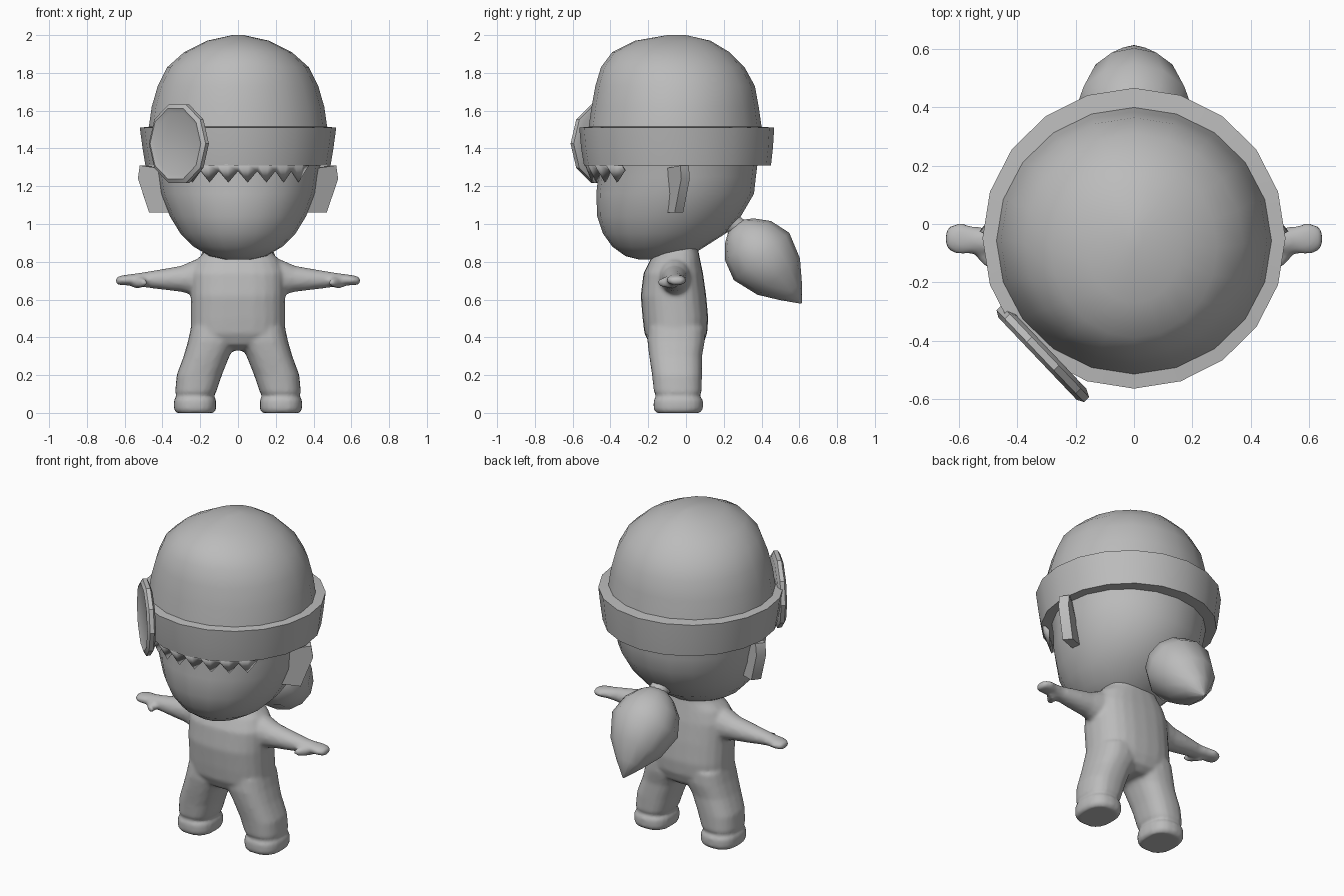
import bpy, math
from mathutils import Vector

if "Cube" in bpy.data.objects:
    bpy.data.objects.remove(bpy.data.objects["Cube"])

grey = bpy.data.materials.new("plain grey")
grey.diffuse_color = (0.5, 0.5, 0.5, 1)
grey.use_nodes = True
grey.node_tree.nodes["Principled BSDF"].inputs["Base Color"].default_value = grey.diffuse_color


def make(name, verts, faces, angle=40):
    me = bpy.data.meshes.new(name)
    me.from_pydata([tuple(v) for v in verts], [], faces)
    ob = bpy.data.objects.new(name, me)
    bpy.context.collection.objects.link(ob)
    me.materials.append(grey)
    bpy.ops.object.select_all(action='DESELECT')
    ob.select_set(True)
    bpy.context.view_layer.objects.active = ob
    bpy.ops.object.mode_set(mode='EDIT')
    bpy.ops.mesh.select_all(action='SELECT')
    bpy.ops.mesh.normals_make_consistent(inside=False)
    bpy.ops.object.mode_set(mode='OBJECT')
    bpy.ops.object.shade_smooth_by_angle(angle=math.radians(angle))
    return ob


def skin(name, rings, angle=40):
    """Joins equal rings of points into a closed tube."""
    n = len(rings[0])
    faces = [(k * n + i, k * n + (i + 1) % n, (k + 1) * n + (i + 1) % n, (k + 1) * n + i)
             for k in range(len(rings) - 1) for i in range(n)]
    faces += [tuple(range(n)), tuple(range((len(rings) - 1) * n, len(rings) * n))]
    return make(name, [p for r in rings for p in r], faces, angle)


def oval(c, u, v, n, power=1.0):
    def f(t):
        return math.copysign(abs(t) ** power, t)
    return [Vector(c) + Vector(u) * f(math.cos(a)) + Vector(v) * f(math.sin(a))
            for a in (2 * math.pi * i / n for i in range(n))]


def stack(name, rows, n, power=1.0, angle=40):
    """Rows are (z, x min, x max, y min, y max)."""
    return skin(name, [oval(((a + b) / 2, (c + d) / 2, z), ((b - a) / 2, 0, 0),
                            (0, (d - c) / 2, 0), n, power) for z, a, b, c, d in rows], angle)


def sym(rows):
    return [(z, -x, x, c, d) for z, x, c, d in rows]


# Head
stack("head", sym([(0.812, 0.07, -0.25, -0.05), (0.83, 0.15, -0.32, 0.02),
                   (0.88, 0.235, -0.39, 0.10), (0.95, 0.305, -0.44, 0.21),
                   (1.04, 0.36, -0.47, 0.29), (1.16, 0.41, -0.475, 0.36),
                   (1.25, 0.425, -0.465, 0.37), (1.33, 0.44, -0.47, 0.38)]), 20)

# Hat with its turned-up band
stack("hat", sym([(1.31, 0.40, -0.44, 0.35), (1.31, 0.49, -0.54, 0.45),
                  (1.40, 0.505, -0.555, 0.46), (1.51, 0.52, -0.565, 0.467),
                  (1.515, 0.472, -0.515, 0.40), (1.62, 0.457, -0.50, 0.385),
                  (1.73, 0.425, -0.48, 0.365), (1.83, 0.375, -0.45, 0.31),
                  (1.91, 0.285, -0.39, 0.23), (1.97, 0.165, -0.27, 0.13),
                  (2.0, 0.03, -0.10, 0.0)]), 20)

# Ears
for s, side in ((1, "left"), (-1, "right")):
    outline = [(0.38, -0.13, 1.29), (0.52, -0.03, 1.31), (0.53, -0.025, 1.24),
               (0.47, -0.06, 1.06), (0.36, -0.10, 1.06)]
    off = Vector((-0.035, 0.045, 0))
    rings = [[Vector(p) + off * k for p in outline] for k in (0, 1)]
    skin(side + "_ear", [[Vector((p.x * s, p.y, p.z)) for p in r] for r in rings], 30)

# Zigzag fringe below the front of the band
top, low = [], []
for i in range(17):
    a = math.radians(-52 + 6.5 * i)
    sx, cy = math.sin(a), math.cos(a)
    drop = 1.225 if i % 2 else 1.285
    top.append(Vector((0.47 * sx, -0.045 - 0.48 * cy, 1.32)))
    low.append(Vector((0.44 * sx, -0.05 - 0.44 * cy, drop)))
n = len(top)
fringe = make("fringe", top + low, [(i, i + 1, n + i + 1, n + i) for i in range(n - 1)], 20)
fringe.modifiers.new("thickness", 'SOLIDIFY').thickness = 0.012

# Round badge on the band
out = Vector((-0.725, -0.69, 0)).normalized()
along = Vector((-out.y, out.x, 0))
mid = Vector((-0.313, -0.445, 1.425))
skin("badge", [[p for p in oval(mid + out * d, along * r, (0, 0, r), 10)]
               for d, r in ((-0.025, 0.19), (-0.012, 0.218), (0.012, 0.218),
                            (0.025, 0.195), (0.015, 0.17))], 35)

# Ponytail
axis = Vector((0, 0.65, -0.76))
side_v = Vector((0, 0.76, 0.65))
root = Vector((0, 0.27, 0.98))
skin("ponytail", [oval(root + axis * t, (r * 1.03, 0, 0), side_v * r, 12)
                  for t, r in ((-0.02, 0.04), (0.02, 0.10), (0.09, 0.16), (0.2, 0.193),
                               (0.34, 0.148), (0.44, 0.075), (0.525, 0.004))], 60)
skin("ponytail_root", [oval((0, y, z), (r, 0, 0), (0, 0.5 * r, 0.87 * r), 10)
                       for y, z, r in ((0.17, 1.02, 0.09), (0.25, 1.0, 0.055), (0.31, 0.95, 0.06))])

# Body: torso, legs and arms, fused into one soft skin
parts = [stack("torso", sym([(0.33, 0.07, -0.13, 0.05), (0.36, 0.19, -0.19, 0.09),
                             (0.42, 0.25, -0.22, 0.112), (0.5, 0.25, -0.23, 0.118),
                             (0.62, 0.25, -0.24, 0.107), (0.74, 0.25, -0.225, 0.09),
                             (0.81, 0.22, -0.19, 0.075), (0.86, 0.17, -0.16, 0.065),
                             (0.92, 0.15, -0.14, 0.06)]), 24, 0.8)]
for s in (1, -1):
    rows = [(0, 0.125, 0.33, -0.16, 0.075), (0.02, 0.115, 0.34, -0.172, 0.09),
            (0.07, 0.115, 0.34, -0.172, 0.09), (0.09, 0.13, 0.325, -0.155, 0.07),
            (0.11, 0.115, 0.333, -0.17, 0.083), (0.2, 0.085, 0.325, -0.18, 0.085),
            (0.3, 0.045, 0.288, -0.195, 0.085), (0.38, 0.0, 0.265, -0.205, 0.1),
            (0.45, 0.0, 0.25, -0.2, 0.1)]
    if s < 0:
        rows = [(z, -b, -a, c, d) for z, a, b, c, d in rows]
    parts.append(stack("leg", rows, 20, 0.8))
    # Rows are x, y, z, half depth, half height
    parts.append(skin("arm", [oval((s * x, y, z), (0, ry, 0), (0, 0, rz), 14)
                              for x, y, z, ry, rz in (
        (0.15, -0.06, 0.72, 0.10, 0.12), (0.24, -0.06, 0.715, 0.082, 0.092),
        (0.3, -0.06, 0.71, 0.07, 0.07), (0.4, -0.06, 0.707, 0.06, 0.055),
        (0.5, -0.06, 0.705, 0.047, 0.04), (0.55, -0.055, 0.705, 0.047, 0.032),
        (0.6, -0.05, 0.703, 0.055, 0.028), (0.635, -0.05, 0.7, 0.045, 0.023),
        (0.648, -0.05, 0.7, 0.02, 0.012))]))
    parts.append(skin("thumb", [oval((s * x, y, 0.69), (s * r, 0, 0), (0, 0, r), 8)
                                for x, y, r in ((0.54, -0.06, 0.035), (0.51, -0.12, 0.027),
                                                (0.495, -0.148, 0.016))]))
bpy.ops.object.select_all(action='DESELECT')
for p in parts:
    p.select_set(True)
body = parts[0]
bpy.context.view_layer.objects.active = body
bpy.ops.object.join()
body.name = "body"
fuse = body.modifiers.new("fuse", 'REMESH')
fuse.mode, fuse.voxel_size, fuse.use_smooth_shade = 'VOXEL', 0.011, True
soft = body.modifiers.new("soften", 'SMOOTH')
soft.factor, soft.iterations = 0.5, 6
